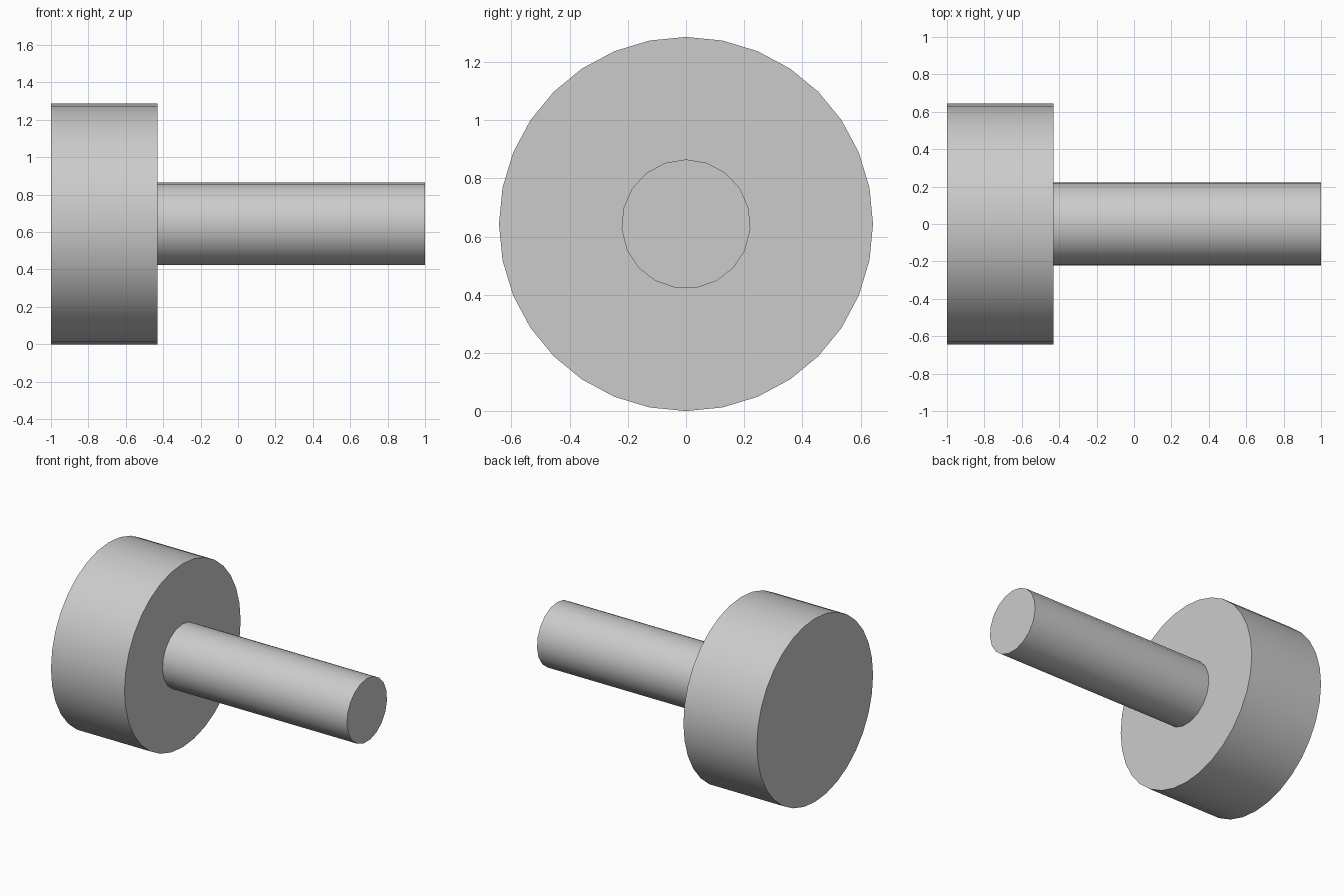
import bpy
import bmesh
from math import sin, cos, tau, radians
from mathutils import Vector

cube = bpy.data.objects.get("Cube")
if cube:
    bpy.data.objects.remove(cube, do_unlink=True)

AXIS_Z = 0.643  # height of the shared axis

# Single plain grey
grey = bpy.data.materials.new("plain_grey")
grey.use_nodes = True
colour = (0.6, 0.6, 0.6, 1)
grey.diffuse_color = colour
grey.node_tree.nodes["Principled BSDF"].inputs["Base Color"].default_value = colour


def round_bar(name, x_start, x_end, radius, sides):
    """Solid cylinder along x, with its first corner pointing straight up."""
    bm = bmesh.new()
    ring = [bm.verts.new((0, radius * sin(tau * i / sides), radius * cos(tau * i / sides)))
            for i in range(sides)]
    base = bm.faces.new(ring)
    extruded = bmesh.ops.extrude_face_region(bm, geom=[base], use_keep_orig=True)
    moved = [g for g in extruded["geom"] if isinstance(g, bmesh.types.BMVert)]
    bmesh.ops.translate(bm, verts=moved, vec=Vector((x_end - x_start, 0, 0)))
    bmesh.ops.recalc_face_normals(bm, faces=bm.faces)
    mesh = bpy.data.meshes.new(name)
    bm.to_mesh(mesh)
    bm.free()
    mesh.materials.append(grey)

    obj = bpy.data.objects.new(name, mesh)
    obj.location = (x_start, 0, AXIS_Z)
    bpy.context.collection.objects.link(obj)
    bpy.ops.object.select_all(action='DESELECT')
    obj.select_set(True)
    bpy.context.view_layer.objects.active = obj
    bpy.ops.object.shade_smooth_by_angle(angle=radians(30))
    return obj


# Wide head, and a slim shaft seated slightly into it
round_bar("head", -1, -0.43, 0.643, 32)
round_bar("shaft", -0.45, 1, 0.222, 19)
